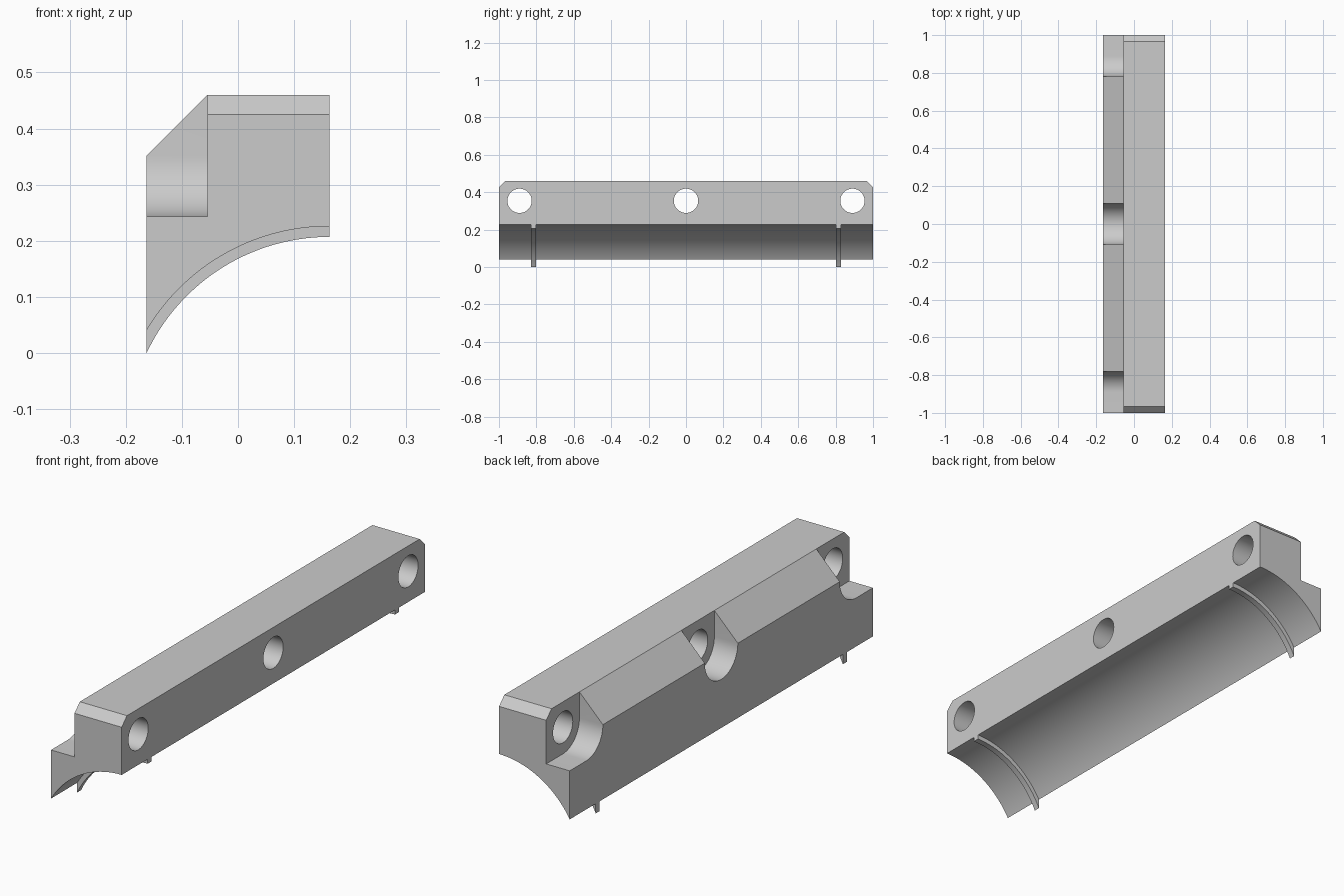
import bpy, bmesh, math

cube = bpy.data.objects.get("Cube")
if cube:
    bpy.data.objects.remove(cube, do_unlink=True)

grey = bpy.data.materials.new("plain grey")
grey.use_nodes = True
GREY = (0.6, 0.6, 0.6, 1)
grey.diffuse_color = GREY
grey.node_tree.nodes["Principled BSDF"].inputs["Base Color"].default_value = GREY

HALF = 0.163            # half width in x
TOP = 0.46
STEP_X = -0.055         # back of the screw pockets
AXIS_Z = -0.153         # axis of the curved underside
HOLE_Y, HOLE_Z, HOLE_R, POCKET_R = 0.89, 0.354, 0.065, 0.109


def prism(name, outline, axis, lo, hi):
    """Extrude a 2D outline along x (outline is y,z) or y (outline is x,z)."""
    bm = bmesh.new()
    put = (lambda p, t: (t, p[0], p[1])) if axis == "x" else (lambda p, t: (p[0], t, p[1]))
    ends = [[bm.verts.new(put(p, t)) for p in outline] for t in (lo, hi)]
    for ring in ends:
        bm.faces.new(ring)
    n = len(outline)
    for i in range(n):
        j = (i + 1) % n
        bm.faces.new((ends[0][i], ends[0][j], ends[1][j], ends[1][i]))
    bmesh.ops.recalc_face_normals(bm, faces=bm.faces)
    mesh = bpy.data.meshes.new(name)
    bm.to_mesh(mesh)
    bm.free()
    mesh.materials.append(grey)
    ob = bpy.data.objects.new(name, mesh)
    bpy.context.collection.objects.link(ob)
    return ob


def arc(cx, cz, r, start, end, steps):
    angles = [math.radians(start + (end - start) * i / steps) for i in range(steps + 1)]
    return [(cx + r * math.cos(a), cz + r * math.sin(a)) for a in angles]


def saddle(r):
    """Underside curve from the +x face round to the -x face."""
    return arc(HALF, AXIS_Z, r, 90, 90 + math.degrees(math.asin(2 * HALF / r)), 40)


# Clamp body: sloped shoulder above, curved saddle below
body = prism("clamp_body", saddle(0.379) + [(-HALF, 0.352), (STEP_X, TOP), (HALF, TOP)], "y", -1, 1)

cutters = []
# Screw holes
for y in (-HOLE_Y, 0, HOLE_Y):
    cutters.append(prism("hole_cutter", arc(y, HOLE_Z, HOLE_R, 0, 360, 48)[:-1], "x", -0.4, 0.4))
# Screw head pockets: round in the middle, open at both ends
cutters.append(prism("middle_pocket_cutter",
                     arc(0, 0.352, POCKET_R, 180, 360, 32) + [(POCKET_R, 0.6), (-POCKET_R, 0.6)],
                     "x", -0.4, STEP_X + 0.0002))
end_pocket = arc(HOLE_Y, 0.352, POCKET_R, 180, 270, 16) + [
    (1.1, 0.352 - POCKET_R), (1.1, 0.6), (HOLE_Y - POCKET_R, 0.6)]
# Chamfers on the top corners
corner = [(0.965, TOP), (1.065, TOP - 0.1), (1.065, TOP + 0.1), (0.865, TOP + 0.1)]
for s in (-1, 1):
    cutters.append(prism("end_pocket_cutter", [(s * y, z) for y, z in end_pocket],
                         "x", -0.4, STEP_X + 0.0002))
    cutters.append(prism("corner_cutter", [(s * y, z) for y, z in corner], "x", -0.4, 0.4))

for c in cutters:
    c.hide_render = True
    mod = body.modifiers.new(c.name, "BOOLEAN")
    mod.operation = "DIFFERENCE"
    mod.solver = "EXACT"
    mod.object = c

# Bake the cuts and discard the cutters
evaluated = body.evaluated_get(bpy.context.evaluated_depsgraph_get())
cut_mesh = bpy.data.meshes.new_from_object(evaluated)
body.modifiers.clear()
body.data = cut_mesh
for c in cutters:
    bpy.data.objects.remove(c, do_unlink=True)

# Thin grip ribs inside the saddle
parts = [body]
for name, s in (("front_rib", -1), ("back_rib", 1)):
    parts.append(prism(name, saddle(0.379) + saddle(0.36)[::-1], "y", s * 0.815 - 0.013, s * 0.815 + 0.013))

bpy.ops.object.select_all(action="DESELECT")
for ob in parts:
    ob.select_set(True)
bpy.context.view_layer.objects.active = body
bpy.ops.object.shade_smooth_by_angle(angle=math.radians(30))
